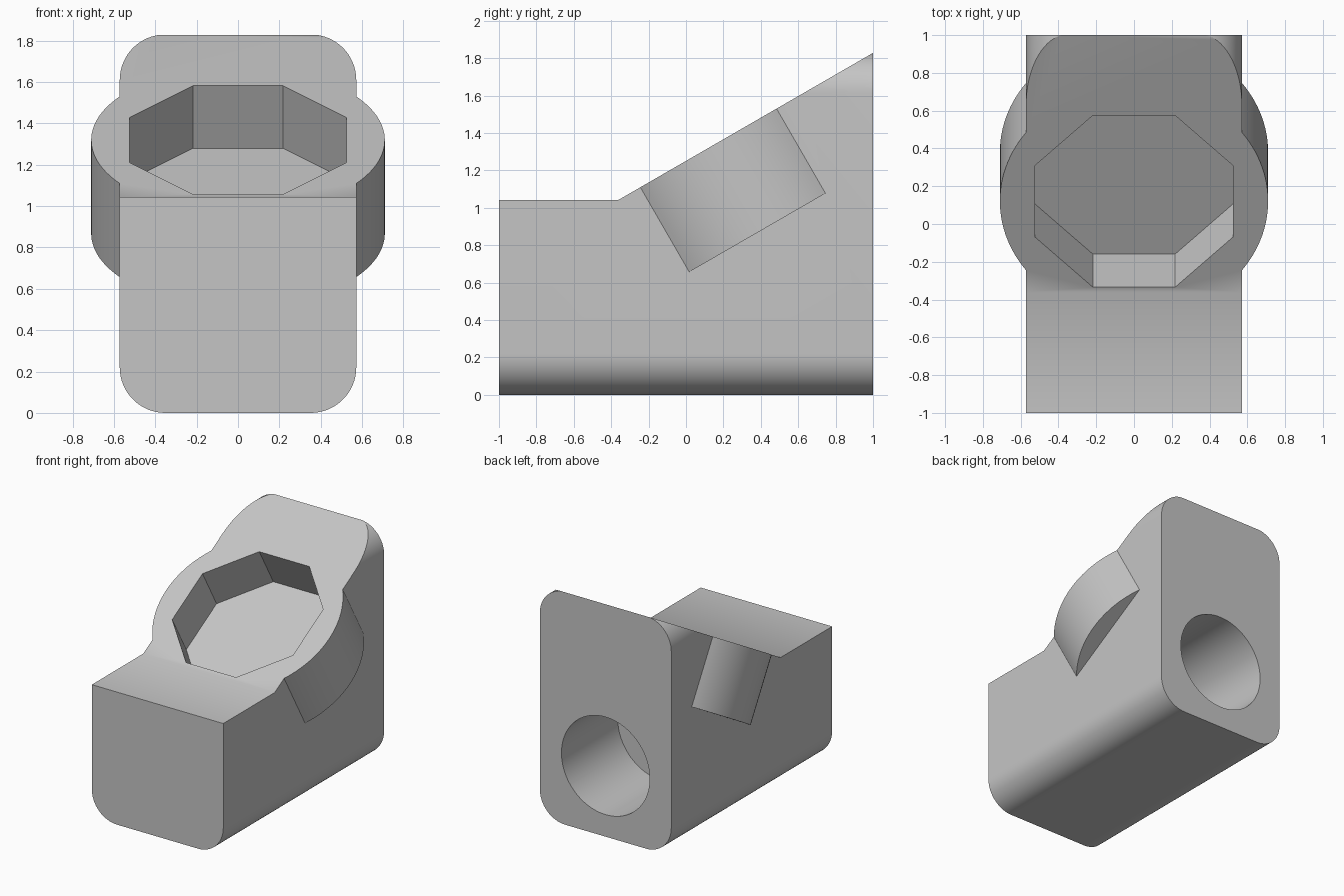
import bpy, bmesh
from math import radians, pi, cos, sin, tan
from mathutils import Matrix, Vector

if "Cube" in bpy.data.objects:
    bpy.data.objects.remove(bpy.data.objects["Cube"], do_unlink=True)

GREY = (0.56, 0.56, 0.56, 1)
mat = bpy.data.materials.new("plain grey")
mat.use_nodes = True
mat.diffuse_color = GREY
mat.node_tree.nodes["Principled BSDF"].inputs["Base Color"].default_value = GREY

TILT = radians(30)
HALF_W, HEIGHT, CORNER = 0.572, 1.83, 0.22
FOLD_Y, FLAT_Z = -0.36, 1.043
CENTRE_Y = 0.12


def slope_z(y):
    return FLAT_Z + (y - FOLD_Y) * tan(TILT)


def prism(name, outline, depth, matrix):
    """Extrude a 2D outline along local z from 0 to depth, then place it."""
    bm = bmesh.new()
    face = bm.faces.new([bm.verts.new((x, y, 0)) for x, y in outline])
    ext = bmesh.ops.extrude_face_region(bm, geom=[face])
    moved = [v for v in ext["geom"] if isinstance(v, bmesh.types.BMVert)]
    bmesh.ops.translate(bm, verts=moved, vec=(0, 0, depth))
    bmesh.ops.recalc_face_normals(bm, faces=bm.faces)
    bm.transform(matrix)
    mesh = bpy.data.meshes.new(name)
    bm.to_mesh(mesh)
    bm.free()
    mesh.materials.append(mat)
    obj = bpy.data.objects.new(name, mesh)
    bpy.context.collection.objects.link(obj)
    return obj


def ring(radius, sides, phase=0.0):
    return [(radius * cos(phase + 2 * pi * i / sides),
             radius * sin(phase + 2 * pi * i / sides)) for i in range(sides)]


def rounded_rect(half_w, height, r, steps=16):
    pts = []
    for k, (sx, cz) in enumerate([(1, height - r), (-1, height - r), (-1, r), (1, r)]):
        for i in range(steps + 1):
            a = (k + i / steps) * pi / 2
            pts.append((sx * (half_w - r) + r * cos(a), cz + r * sin(a)))
    return pts


def combine(target, tool, operation):
    mod = target.modifiers.new(tool.name, 'BOOLEAN')
    mod.operation, mod.solver, mod.object = operation, 'EXACT', tool
    bpy.context.view_layer.objects.active = target
    bpy.ops.object.modifier_apply(modifier=mod.name)
    bpy.data.objects.remove(tool, do_unlink=True)


# Local z of this frame points along +y, -y, or out of the slope
along_y = Matrix.Rotation(pi / 2, 4, 'X')
on_slope = (Matrix.Translation((0, CENTRE_Y, slope_z(CENTRE_Y)))
            @ Matrix.Rotation(TILT, 4, 'X'))

# Rounded block, running back to front
body = prism("angled_block", rounded_rect(HALF_W, HEIGHT, CORNER), 2,
             Matrix.Translation((0, 1, 0)) @ along_y)

# Round boss standing square to the slope
boss = prism("boss", ring(0.71, 128), 1.2,
             on_slope @ Matrix.Translation((0, 0, -0.523)))
combine(body, boss, 'UNION')

# Flat step and slope cut across the top
side = [(-2, FLAT_Z), (FOLD_Y, FLAT_Z), (2, slope_z(2)), (2, 4), (-2, 4)]
yz_plane = Matrix(((0, 0, 1, -2), (1, 0, 0, 0), (0, 1, 0, 0), (0, 0, 0, 1)))
combine(body, prism("top_cut", side, 4, yz_plane), 'DIFFERENCE')

# Octagonal pocket in the slope
pocket = prism("pocket", ring(0.525 / cos(pi / 8), 8, pi / 8), 0.7,
               on_slope @ Matrix.Translation((0, 0, -0.35)))
combine(body, pocket, 'DIFFERENCE')

# Blind round hole in the back
hole = prism("back_hole", ring(0.384, 96), 0.9,
             Matrix.Translation((0, 1.2, 0.557)) @ along_y)
combine(body, hole, 'DIFFERENCE')

# Smooth curves, crisp edges
bpy.ops.object.select_all(action='DESELECT')
body.select_set(True)
bpy.context.view_layer.objects.active = body
bpy.ops.object.shade_smooth_by_angle(angle=radians(32))
